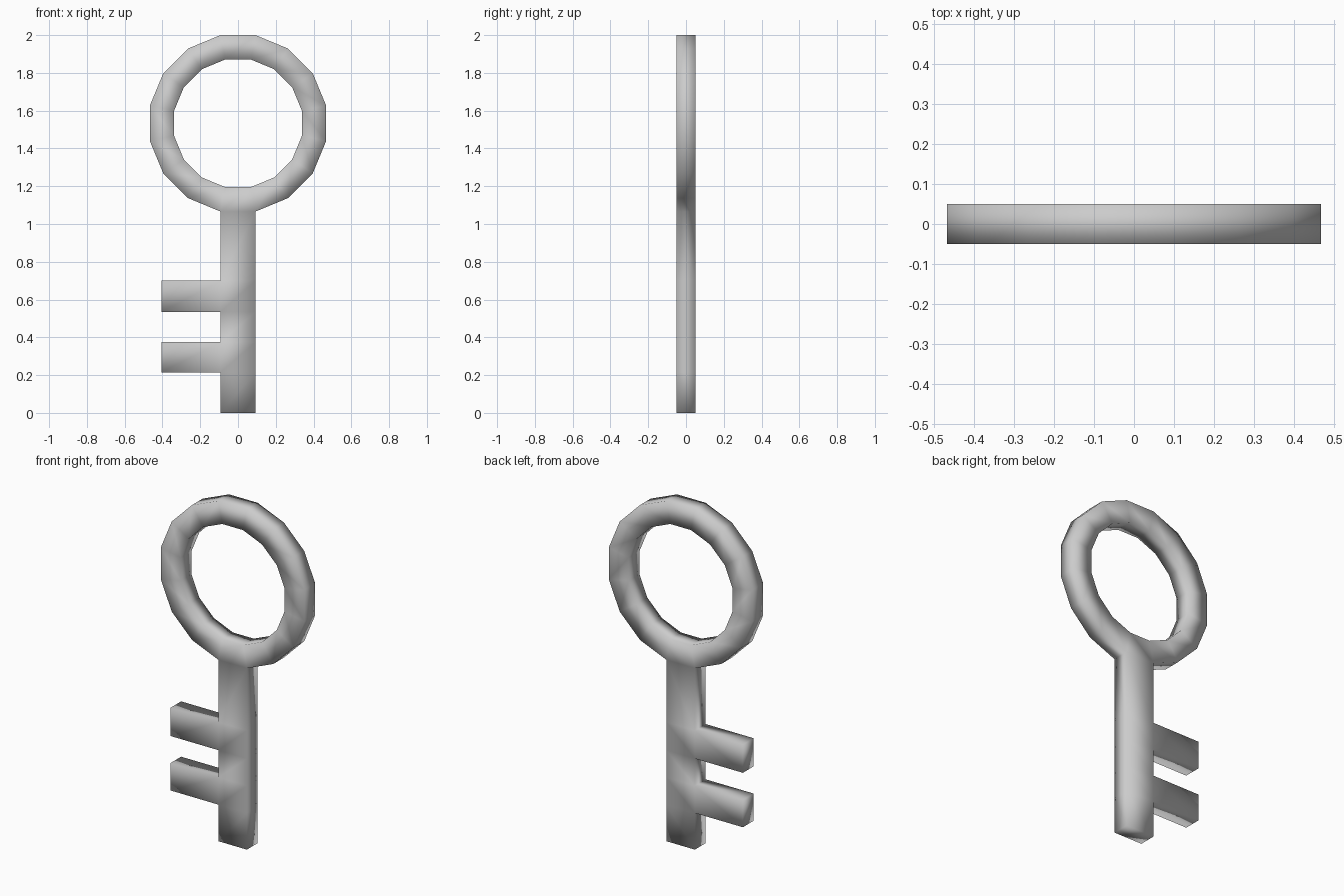
import bpy, bmesh, math

cube = bpy.data.objects.get("Cube")
if cube:
    bpy.data.objects.remove(cube)

# Material
grey = bpy.data.materials.new("plain grey")
grey.use_nodes = True
colour = (0.6, 0.6, 0.6, 1)
grey.diffuse_color = colour
grey.node_tree.nodes["Principled BSDF"].inputs["Base Color"].default_value = colour

SIDES = 16
CENTRE = 1.533
THICKNESS = 0.1
TOOTH_END = -0.405
bm = bmesh.new()


def vert(x, z):
    return bm.verts.new((x, 0, z))


def ring_loop(apothem):
    """Polygon loop that starts at the left end of its flat bottom side."""
    radius = apothem / math.cos(math.pi / SIDES)
    angles = [-math.pi / 2 + (i - 0.5) * math.tau / SIDES for i in range(SIDES)]
    return [vert(radius * math.cos(a), CENTRE + radius * math.sin(a)) for a in angles]


# Bow: a flat polygonal ring
outer, inner = ring_loop(0.467), ring_loop(0.338)
for i in range(SIDES):
    j = (i + 1) % SIDES
    bm.faces.new((outer[i], outer[j], inner[j], inner[i]))

# Shaft: continues down from the bottom side of the bow; teeth branch off it
left, right = outer[0], outer[1]
for z, has_tooth in ((0.70, False), (0.535, True), (0.375, False), (0.215, True), (0, False)):
    low_left, low_right = vert(left.co.x, z), vert(right.co.x, z)
    bm.faces.new((low_left, low_right, right, left))
    if has_tooth:
        bm.faces.new((vert(TOOTH_END, z), low_left, left, vert(TOOTH_END, left.co.z)))
    left, right = low_left, low_right

for face in bm.faces:
    face.smooth = True
mesh = bpy.data.meshes.new("key")
bm.to_mesh(mesh)
bm.free()
mesh.materials.append(grey)
key = bpy.data.objects.new("key", mesh)
bpy.context.collection.objects.link(key)

# Give the sheet its thickness, with shared smooth corners
solid = key.modifiers.new("thickness", "SOLIDIFY")
solid.thickness = THICKNESS
solid.offset = 0
